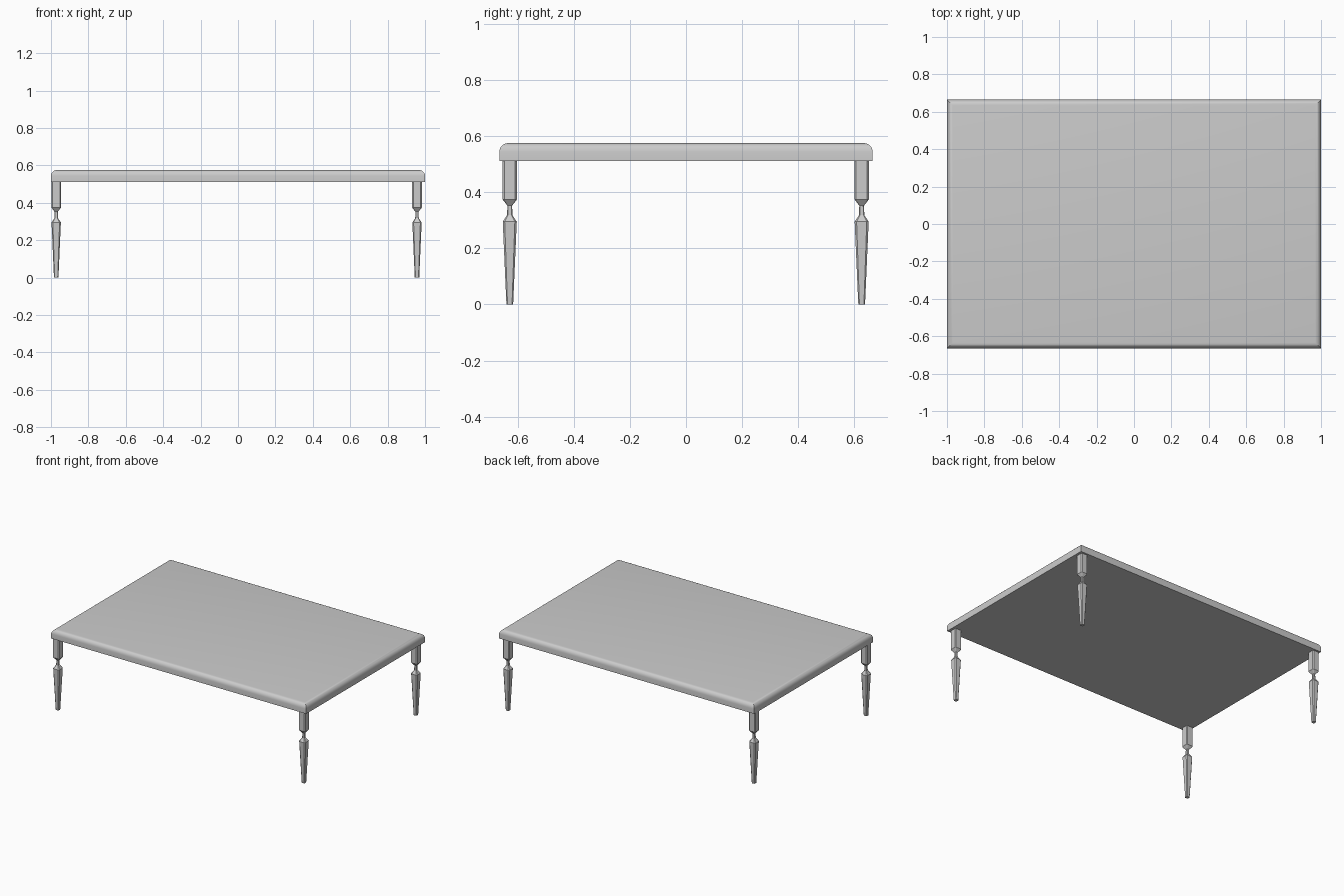
import bpy, bmesh
from math import sin, cos, pi

if "Cube" in bpy.data.objects:
    bpy.data.objects.remove(bpy.data.objects["Cube"])


def loft(name, rings, smooth=False):
    """Skin a stack of equal-length rings and cap both ends."""
    bm = bmesh.new()
    loops = [[bm.verts.new(p) for p in ring] for ring in rings]
    n = len(loops[0])
    for a, b in zip(loops, loops[1:]):
        for i in range(n):
            j = (i + 1) % n
            bm.faces.new((a[i], a[j], b[j], b[i]))
    bm.faces.new(loops[0][::-1])
    bm.faces.new(loops[-1])
    bmesh.ops.recalc_face_normals(bm, faces=bm.faces[:])
    mesh = bpy.data.meshes.new(name)
    bm.to_mesh(mesh)
    bm.free()
    obj = bpy.data.objects.new(name, mesh)
    bpy.context.collection.objects.link(obj)
    if smooth:
        bpy.ops.object.select_all(action='DESELECT')
        obj.select_set(True)
        bpy.context.view_layer.objects.active = obj
        bpy.ops.object.shade_smooth_by_angle(angle=0.6)
    return obj


def rect(hx, hy, z):
    return [(-hx, -hy, z), (hx, -hy, z), (hx, hy, z), (-hx, hy, z)]


def chamfered_square(h, c, z):
    k = h - c
    return [(k, -h, z), (h, -k, z), (h, k, z), (k, h, z),
            (-k, h, z), (-h, k, z), (-h, -k, z), (-k, -h, z)]


# Tabletop slab with a rounded upper edge
HX, HY, BOTTOM, TOP, R = 1.0, 0.665, 0.511, 0.575, 0.031
rings = [rect(HX, HY, BOTTOM)]
for i in range(6):
    a = i / 5 * pi / 2
    inset = R * (1 - cos(a))
    rings.append(rect(HX - inset, HY - inset, TOP - R + R * sin(a)))
loft("tabletop", rings, smooth=True)

# Legs: tapered foot, narrow neck, square block (half width, chamfer, height)
LEG = [(0.012, 0.004, 0.0), (0.025, 0.007, 0.295), (0.0095, 0.003, 0.318),
       (0.0085, 0.003, 0.352), (0.0255, 0.006, 0.374), (0.0255, 0.006, 0.513)]
for side, x in (("left", -0.972), ("right", 0.957)):
    for end, y in (("front", -0.628), ("back", 0.626)):
        leg = loft(f"{end}_{side}_leg", [chamfered_square(*p) for p in LEG])
        leg.location = (x, y, 0)
